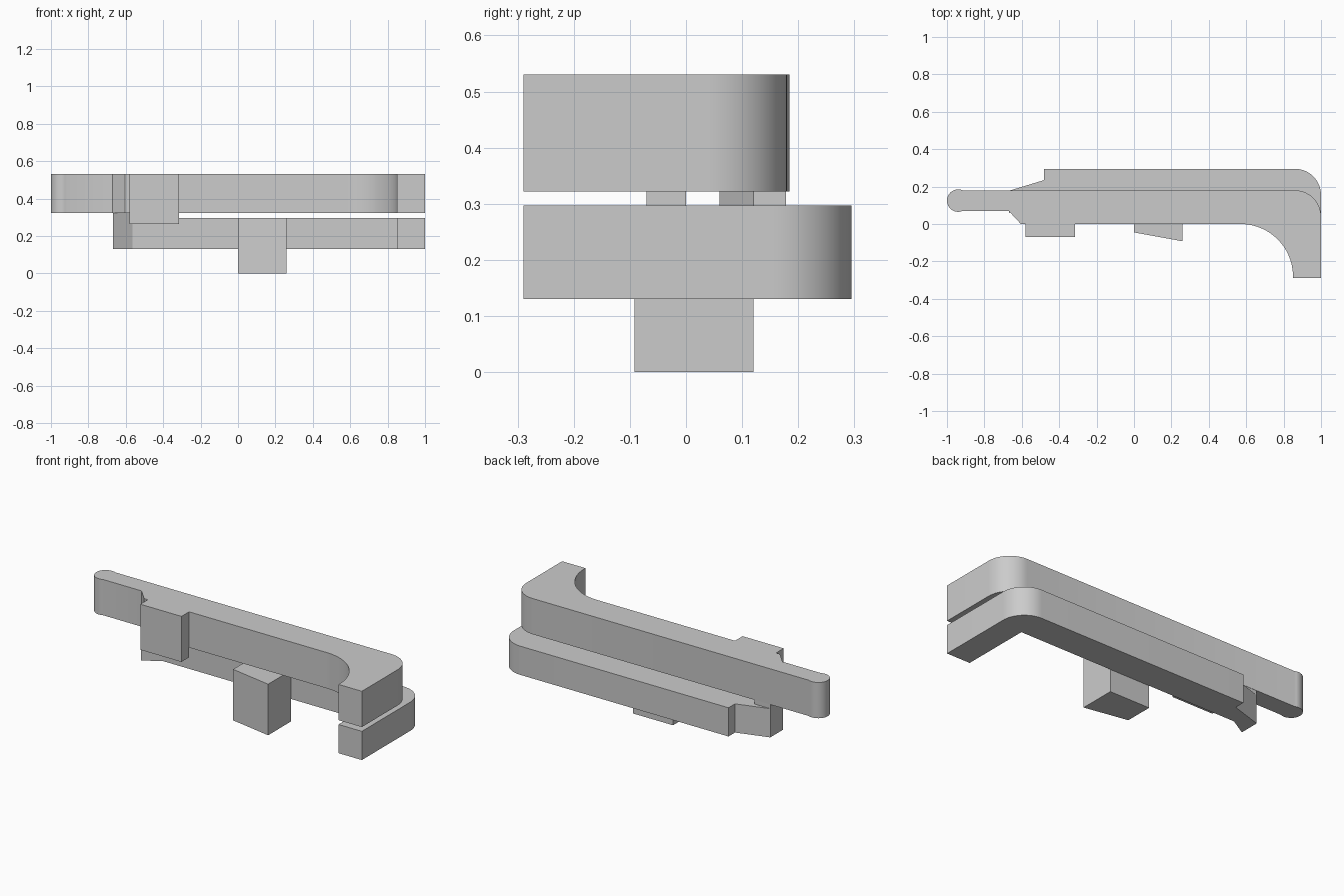
import bpy
import bmesh
from math import sin, cos, radians

cube = bpy.data.objects.get("Cube")
if cube:
    bpy.data.objects.remove(cube, do_unlink=True)

# Single flat colour
GREY = (0.6, 0.6, 0.6, 1.0)
grey = bpy.data.materials.new("plain grey")
grey.use_nodes = True
grey.diffuse_color = GREY
grey.node_tree.nodes["Principled BSDF"].inputs["Base Color"].default_value = GREY


def arc(cx, cy, r, start, end, steps=16):
    """Points along a circular arc, angles in degrees."""
    angles = [radians(start + (end - start) * i / steps) for i in range(steps + 1)]
    return [(cx + r * cos(a), cy + r * sin(a)) for a in angles]


def extrude_outline(name, outline, z0, z1):
    """Solid with the given plan outline between two heights."""
    bm = bmesh.new()
    base = bm.faces.new([bm.verts.new((x, y, z0)) for x, y in outline])
    top = bmesh.ops.extrude_face_region(bm, geom=[base], use_keep_orig=True)
    moved = [g for g in top["geom"] if isinstance(g, bmesh.types.BMVert)]
    bmesh.ops.translate(bm, verts=moved, vec=(0, 0, z1 - z0))
    bmesh.ops.recalc_face_normals(bm, faces=bm.faces)
    mesh = bpy.data.meshes.new(name)
    bm.to_mesh(mesh)
    bm.free()
    mesh.materials.append(grey)
    obj = bpy.data.objects.new(name, mesh)
    bpy.context.collection.objects.link(obj)
    bpy.ops.object.select_all(action="DESELECT")
    obj.select_set(True)
    bpy.context.view_layer.objects.active = obj
    bpy.ops.object.shade_smooth_by_angle(angle=radians(30))
    return obj


# Upper lever: rounded knob, narrow neck, long bar and curved leg
upper = (
    arc(-0.94, 0.125, 0.06, 66, 294, 24)
    + [(-0.67, 0.07), (-0.605, 0)]
    + arc(0.57, -0.28, 0.28, 90, 0, 24)
    + [(0.85, -0.29), (1, -0.29)]
    + arc(0.86, 0.04, 0.14, 0, 90)
)
extrude_outline("upper_lever", upper, 0.322, 0.53)

# Lower lever: L-shaped bar with a stepped, hooked end
lower = [
    (-0.48, 0.295), (-0.48, 0.235), (-0.667, 0.178), (-0.667, 0.06),
    (-0.565, 0.12), (0.85, 0.12), (0.85, -0.29), (1, -0.29),
] + arc(0.86, 0.155, 0.14, 0, 90)
extrude_outline("lower_lever", lower, 0.13, 0.297)

# Raised pad on the hook that meets the upper lever
pad = [(-0.667, 0.178), (-0.667, 0.06), (-0.565, 0.12), (-0.565, 0.178)]
extrude_outline("hook_pad", pad, 0.297, 0.322)

# Front tab on the upper lever
tab = [(-0.58, 0), (-0.58, -0.07), (-0.315, -0.07), (-0.315, 0)]
extrude_outline("upper_tab", tab, 0.265, 0.53)

# Slanted block on the front of the lower lever
block = [(0, 0.12), (0, -0.045), (0.258, -0.092), (0.258, 0.12)]
extrude_outline("lower_block", block, 0, 0.297)
